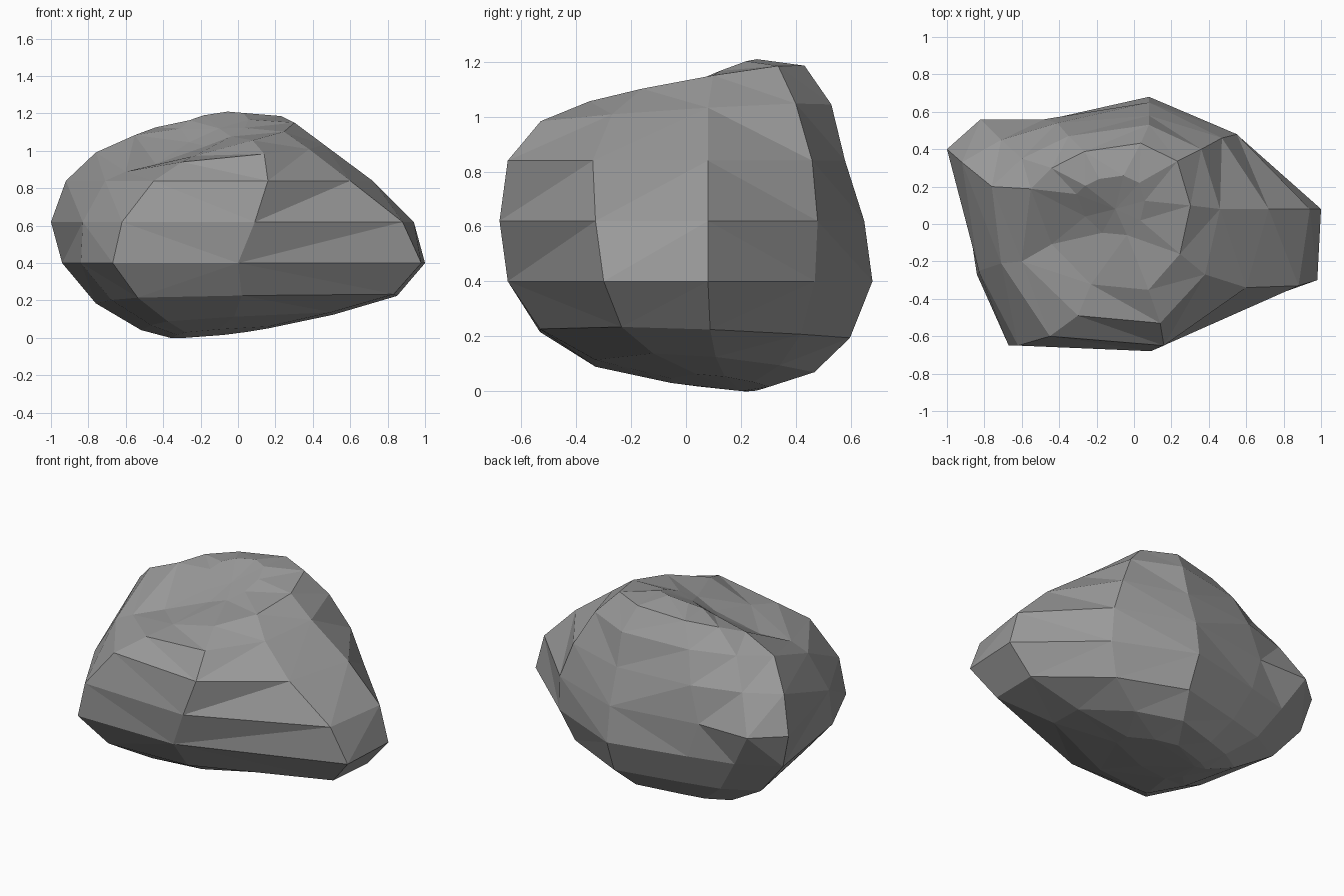
import bpy
import bmesh
from math import hypot

cube = bpy.data.objects.get("Cube")
if cube:
    bpy.data.objects.remove(cube, do_unlink=True)

# Main cross-sections of the boulder, counter-clockwise from the left front corner
lower_girth = [(.98, -.3), (1, .08), (.56, .47), (.08, .68), (-.41, .57),
               (-.69, .5), (-.94, .37), (-.84, -.27), (-.67, -.65), (0, -.65)]
upper_girth = [(.88, -.33), (.94, .08), (.55, .48), (.08, .65), (-.48, .56),
               (-.82, .56), (-1, .4), (-.83, -.25), (-.62, -.65), (.09, -.68)]
chest = [(.6, -.34), (.72, .08), (.47, .46), (.08, .58), (-.41, .54),
         (-.71, .45), (-.92, .33), (-.71, -.21), (-.45, -.6), (.16, -.65)]
shoulder = [(.38, -.27), (.46, .08), (.36, .4), (.08, .53), (-.35, .47),
            (-.6, .35), (-.76, .2), (-.6, -.2), (-.3, -.49), (.14, -.53)]


def place_ring(outline, height, scale=(1, 1), shift=(0, 0), tilt=(0, 0)):
    """Scale and shift an outline, then lay it on a tilted plane."""
    ring = []
    for px, py in outline:
        x = px * scale[0] + shift[0]
        y = py * scale[1] + shift[1]
        ring.append((x, y, height + tilt[0] * x + tilt[1] * y))
    return ring


def sink(ring, centre, radius, depth):
    """Press a soft hollow into the points of a ring."""
    return [(x, y, z - depth * max(0, 1 - hypot(x - centre[0], y - centre[1]) / radius))
            for x, y, z in ring]


def build_rock(name, rings, bottom, top, material):
    """Skin the rings from bottom to top and close both ends with a fan."""
    bm = bmesh.new()
    loops = [[bm.verts.new(point) for point in ring] for ring in rings]
    count = len(loops[0])
    bottom_vert, top_vert = bm.verts.new(bottom), bm.verts.new(top)
    for i in range(count):
        j = (i + 1) % count
        for below, above in zip(loops, loops[1:]):
            bm.faces.new((below[i], below[j], above[j], above[i]))
        bm.faces.new((bottom_vert, loops[0][j], loops[0][i]))
        bm.faces.new((top_vert, loops[-1][i], loops[-1][j]))

    # Facet the skin into flat triangles
    bmesh.ops.triangulate(bm, faces=bm.faces[:], quad_method='BEAUTY')
    bmesh.ops.recalc_face_normals(bm, faces=bm.faces[:])
    mesh = bpy.data.meshes.new(name)
    bm.to_mesh(mesh)
    bm.free()
    mesh.materials.append(material)
    rock = bpy.data.objects.new(name, mesh)
    bpy.context.collection.objects.link(rock)
    return rock


def make_material(name, colour):
    material = bpy.data.materials.new(name)
    material.use_nodes = True
    material.diffuse_color = colour
    shader = next(n for n in material.node_tree.nodes if n.type == 'BSDF_PRINCIPLED')
    shader.inputs["Base Color"].default_value = colour
    return material


stone_grey = make_material("stone grey", (.32, .32, .32, 1))

# Underside and sides
rock_rings = [
    place_ring(lower_girth, .05, scale=(.27, .27), shift=(-.1, .12), tilt=(.09, -.09)),
    place_ring(lower_girth, .095, scale=(.53, .6), shift=(-.02, .06), tilt=(.07, -.06)),
    place_ring(lower_girth, .21, scale=(.83, .85), shift=(.02, .02), tilt=(.02, -.03)),
    place_ring(lower_girth, .4),
    place_ring(upper_girth, .62),
    place_ring(chest, .84),
]

# Sloping crown with a hollow in its front right side
crown_rings = [
    place_ring(shoulder, 1.01, tilt=(.04, .06)),
    place_ring(shoulder, 1.11, scale=(.7, .74), shift=(-.02, .04), tilt=(.08, .17)),
    place_ring(shoulder, 1.112, scale=(.3, .3), shift=(-.08, .1), tilt=(.1, .4)),
]
rock_rings += [sink(ring, (-.42, -.17), .42, .15) for ring in crown_rings]

build_rock("boulder", rock_rings, (-.29, .2, 0), (-.1, .08, 1.12), stone_grey)
